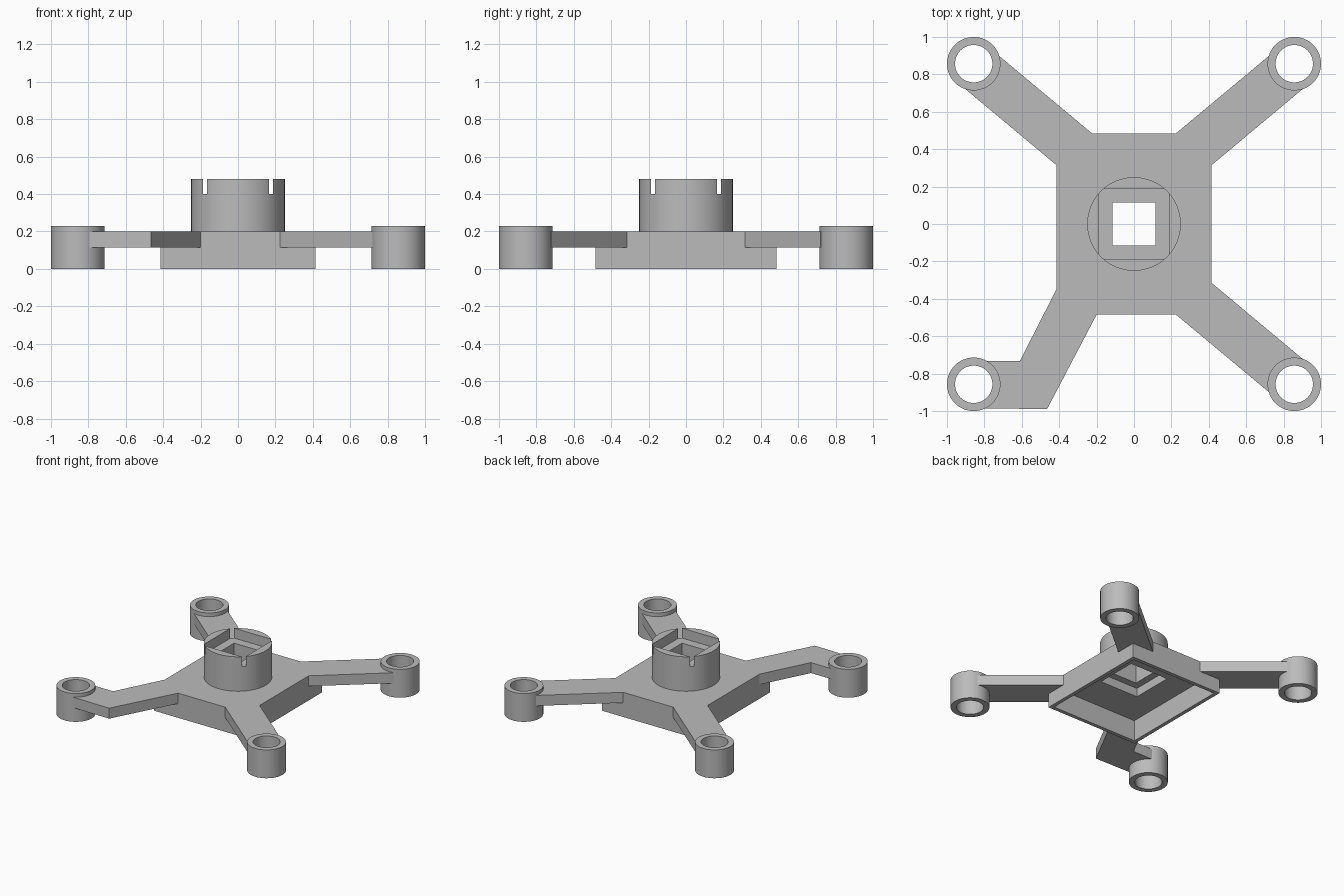
import bpy, bmesh, math

cube = bpy.data.objects.get("Cube")
if cube:
    bpy.data.objects.remove(cube, do_unlink=True)

grey = bpy.data.materials.new("plain_grey")
grey.use_nodes = True
colour = (0.5, 0.5, 0.5, 1)
grey.diffuse_color = colour
grey.node_tree.nodes["Principled BSDF"].inputs["Base Color"].default_value = colour


def prism(name, outline, z0, z1):
    """Extrude a plan outline from z0 to z1."""
    bm = bmesh.new()
    face = bm.faces.new([bm.verts.new((x, y, z0)) for x, y in outline])
    top = bmesh.ops.extrude_face_region(bm, geom=[face])
    moved = [v for v in top["geom"] if isinstance(v, bmesh.types.BMVert)]
    bmesh.ops.translate(bm, verts=moved, vec=(0, 0, z1 - z0))
    bmesh.ops.recalc_face_normals(bm, faces=bm.faces)
    mesh = bpy.data.meshes.new(name)
    bm.to_mesh(mesh)
    bm.free()
    mesh.materials.append(grey)
    ob = bpy.data.objects.new(name, mesh)
    bpy.context.collection.objects.link(ob)
    return ob


def rect(w, d):
    return [(-w, -d), (w, -d), (w, d), (-w, d)]


def circle(x, y, r, n=64):
    return [(x + r * math.cos(2 * math.pi * i / n), y + r * math.sin(2 * math.pi * i / n))
            for i in range(n)]


def cut(ob, outline, z0, z1):
    """Remove a prism from an object."""
    cutter = prism("cutter", outline, z0, z1)
    cutter.hide_render = True
    mod = ob.modifiers.new("cut", "BOOLEAN")
    mod.operation, mod.solver, mod.object = "DIFFERENCE", "EXACT", cutter
    bpy.context.view_layer.objects.active = ob
    bpy.ops.object.modifier_apply(modifier=mod.name)
    bpy.data.objects.remove(cutter, do_unlink=True)


def smooth(ob):
    bpy.ops.object.select_all(action="DESELECT")
    ob.select_set(True)
    bpy.context.view_layer.objects.active = ob
    bpy.ops.object.shade_smooth_by_angle(angle=math.radians(30))


# Main body: hollow underneath, with a square opening in its top plate
W, D, TOP = 0.415, 0.485, 0.2
SOCKET, BORE = 0.172, 0.115
body = prism("body", rect(W, D), 0, TOP)
cut(body, rect(W - 0.03, D - 0.03), -0.1, 0.17)
cut(body, rect(SOCKET, SOCKET), 0.1, 0.3)

# Round collar: square bore, shallow upper pocket that breaks the rim, lower socket
collar = prism("collar", circle(0, 0, 0.25, 96), TOP, 0.48)
cut(collar, rect(BORE, BORE), 0.1, 0.6)
cut(collar, rect(0.187, 0.187), 0.4, 0.6)
cut(collar, rect(SOCKET, SOCKET), 0.1, 0.24)
smooth(collar)

# Arms: three straight ones mirrored around the body, one bent
straight = [(0.225, D), (0.735, 0.91), (0.9, 0.72), (W, 0.315), (W, D)]
bent = [(-W, -0.35), (-0.61, -0.732), (-0.8, -0.732), (-0.8, -0.985),
        (-0.465, -0.99), (-0.2, -D), (-W, -D)]
POST, R = 0.857, 0.143
for side, sx in (("left", 1), ("right", -1)):
    for end, sy in (("front", -1), ("back", 1)):
        is_bent = (side, end) == ("right", "front")
        plan = bent if is_bent else [(x * sx, y * sy) for x, y in straight]
        arm = prism(f"{end}_{side}_arm", plan, 0.115, TOP)
        hole = circle(POST * sx, POST * sy, 0.1)
        cut(arm, circle(POST * sx, POST * sy, 0.12), 0, 0.4)

        # Ring post at the arm tip
        post = prism(f"{end}_{side}_post", circle(POST * sx, POST * sy, R), 0, 0.23)
        cut(post, hole, -0.1, 0.4)
        smooth(post)
